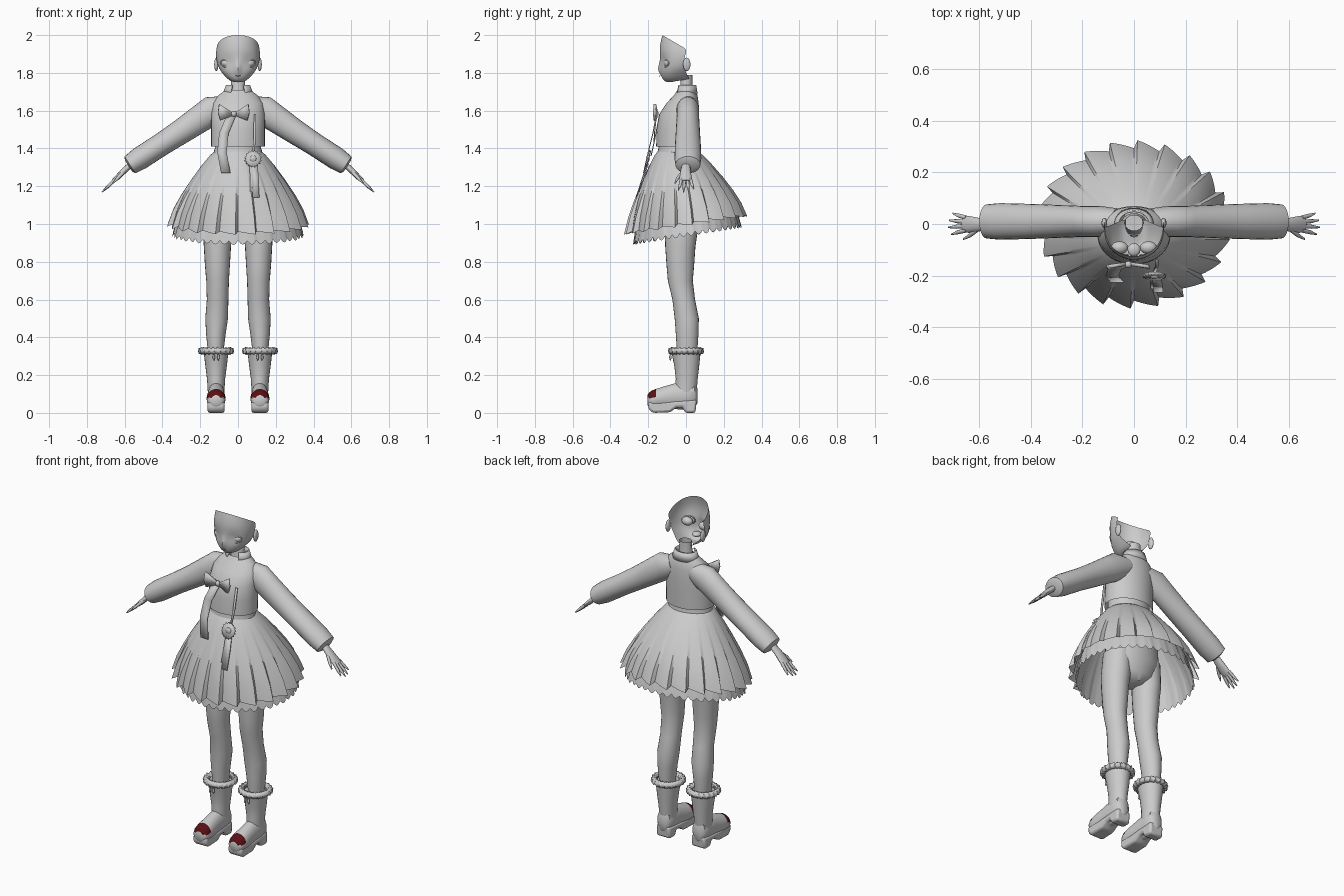
import bpy, bmesh, math
from mathutils import Vector as V

if "Cube" in bpy.data.objects:
    bpy.data.objects.remove(bpy.data.objects["Cube"])

def material(name, col):
    m = bpy.data.materials.new(name)
    m.diffuse_color = (*col, 1)
    m.use_nodes = True
    m.node_tree.nodes["Principled BSDF"].inputs["Base Color"].default_value = m.diffuse_color
    return m

GREY = material("light grey", (0.6, 0.6, 0.6))
RED = material("dark red", (0.1, 0.005, 0.007))
X, Y, Z = V((1, 0, 0)), V((0, 1, 0)), V((0, 0, 1))

def finish(name, verts, faces, mirror=False, angle=50, thick=0, sub=0):
    me = bpy.data.meshes.new(name)
    me.from_pydata(verts, [], faces)
    me.materials.append(GREY)
    bm = bmesh.new()
    bm.from_mesh(me)
    bmesh.ops.recalc_face_normals(bm, faces=bm.faces)
    bm.to_mesh(me)
    bm.free()
    ob = bpy.data.objects.new(name, me)
    bpy.context.collection.objects.link(ob)
    bpy.context.view_layer.objects.active = ob
    ob.select_set(True)
    bpy.ops.object.shade_smooth_by_angle(angle=math.radians(angle))
    ob.select_set(False)
    if sub:
        ob.modifiers.new("Smooth", 'SUBSURF').levels = sub
    if thick:
        s = ob.modifiers.new("Thickness", 'SOLIDIFY')
        s.thickness, s.offset = thick, 0
    if mirror:
        ob.modifiers.new("Mirror", 'MIRROR')
    return ob

def loft(name, rings, n=20, u=X, v=Y, cap=True, arc=(0, 1), **kw):
    """Skin of ellipses: each ring is (centre, radius along u, radius along v)."""
    closed = arc == (0, 1)
    cols = n if closed else n + 1
    vs, fs = [], []
    for c, ru, rv in rings:
        for i in range(cols):
            a = 2 * math.pi * (arc[0] + (arc[1] - arc[0]) * i / n)
            vs.append(V(c) + u * ru * math.cos(a) + v * rv * math.sin(a))
    for r in range(len(rings) - 1):
        for i in range(n):
            j = (i + 1) % cols
            fs.append((r * cols + i, r * cols + j, (r + 1) * cols + j, (r + 1) * cols + i))
    if cap and closed:
        fs += [tuple(range(cols)), tuple(range((len(rings) - 1) * cols, len(rings) * cols))]
    return finish(name, vs, fs, **kw)

def ball(name, c, rx, ry, rz, **kw):
    rings = [((c[0], c[1], c[2] - rz * math.cos(math.pi * k / 8)),
              rx * math.sin(math.pi * k / 8) + 1e-4, ry * math.sin(math.pi * k / 8) + 1e-4) for k in range(9)]
    return loft(name, rings, 14, **kw)

def plate(name, pts, thick=0.008, **kw):
    return finish(name, pts, [tuple(range(len(pts)))], thick=thick, **kw)

# face: open shell, rows are (front y, front z, half width, side y, side z)
rows = [(-.05, 1.757, .035, .02, 1.768), (-.10, 1.745, .055, .012, 1.78), (-.125, 1.765, .078, 0, 1.802),
        (-.132, 1.79, .097, -.008, 1.822), (-.138, 1.82, .108, -.01, 1.845), (-.136, 1.86, .114, -.01, 1.867),
        (-.140, 1.90, .117, -.006, 1.888), (-.139, 1.95, .117, 0, 1.907), (-.125, 2.0, .113, .003, 1.925)]
N = 28
vs, fs = [], []
for fy, fz, w, sy, sz in rows:
    for i in range(N + 1):
        a = math.pi * (i / N - .5)
        c = math.cos(a) ** .8 if abs(a) < 1.57 else 0
        x, y, z = w * math.sin(a), sy + (fy - sy) * c, sz + (fz - sz) * c
        y -= .022 * math.exp(-(x / .012) ** 2 - ((z - 1.82) / .018) ** 2)
        y += .012 * math.exp(-((abs(x) - .058) / .03) ** 2 - ((z - 1.855) / .022) ** 2)
        vs.append((x, y, z))
for r in range(len(rows) - 1):
    for i in range(N):
        k = r * (N + 1) + i
        fs.append((k, k + 1, k + N + 2, k + N + 1))
finish("face", vs, fs, sub=1)

# eyes, lids, ears and mouth pocket
ball("eyeball", (.056, -.092, 1.852), .033, .025, .024, mirror=True)
lid = []
for k in range(25):
    a = 2 * math.pi * k / 24
    x = .058 + .036 * math.cos(a)
    lid.append((x, -.122 + 4.5 * max(0, x - .03) ** 2 * 1.6, 1.852 + .023 * math.sin(a)))
vs = [p for p in lid[:-1]] + [(.058 + (p[0] - .058) * .86, p[1] + .004, 1.852 + (p[2] - 1.852) * .84) for p in lid[:-1]]
finish("eyelid_rim", vs, [(k, (k + 1) % 24, 24 + (k + 1) % 24, 24 + k) for k in range(24)], mirror=True, thick=.004)
ball("ear", (.115, .004, 1.845), .011, .02, .036, mirror=True)
ball("mouth_pocket", (0, -.1, 1.787), .025, .026, .014)
plate("lips", [(-.014, -.136, 1.785), (0, -.14, 1.781), (.014, -.136, 1.785), (0, -.139, 1.787)], .004)

# neck, collar, jacket and waist
loft("neck", [((0, .0, 1.66), .05, .042), ((0, .002, 1.72), .038, .032), ((0, .004, 1.79), .036, .03)], cap=False)
loft("collar", [((0, .002, 1.685), .078, .056), ((0, .004, 1.735), .06, .046)], 24, arc=(-.17, .67), thick=.008)
loft("jacket", [((0, -.045, 1.41), .142, .113), ((0, -.043, 1.5), .142, .112), ((0, -.036, 1.58), .142, .106),
                ((0, -.018, 1.64), .135, .085), ((0, -.002, 1.68), .105, .063), ((0, .002, 1.71), .066, .046)],
     36, cap=False)
loft("waist_band", [((0, -.045, 1.45), .12, .1), ((0, -.045, 1.405), .122, .1), ((0, -.045, 1.35), .137, .113)], 32)
loft("hips", [((0, -.03, 1.36), .12, .09), ((0, -.02, 1.2), .16, .11), ((0, -.02, 1.05), .17, .11),
              ((0, -.02, .97), .13, .09), ((0, -.02, .93), .05, .06)], 28)

# sleeves
D = V((.54, 0, .84))
sleeve = [(.06, 1.63, .055, .05), (.13, 1.605, .078, .06), (.2, 1.558, .073, .06), (.3, 1.49, .066, .064),
          (.4, 1.425, .061, .068), (.52, 1.347, .061, .071), (.572, 1.313, .053, .066), (.58, 1.308, .035, .04)]
loft("sleeve", [((x, .01, z), a, b) for x, z, a, b in sleeve], 24, u=D, mirror=True)

# hands
H = V((.7, 0, .7))
loft("palm", [((.57, 0, 1.312), .016, .022), ((.605, -.003, 1.28), .016, .027), ((.64, -.002, 1.245), .014, .033),
              ((.662, 0, 1.226), .01, .03)], 12, u=H, mirror=True)
for k, length in enumerate((.058, .07, .066, .052)):
    y0, y1 = -.024 + .016 * k, -.04 + .027 * k
    tip = .655 + length * .93
    loft("finger_%d" % (k + 1), [((.65, y0, 1.237), .009, .009), ((.655 + length * .5, (y0 + y1) / 2, 1.232 - length * .5), .0085, .008),
         ((tip, y1, 1.232 - length * .9), .003, .003)], 8, u=H, mirror=True)
loft("thumb", [((.605, -.018, 1.275), .01, .012), ((.635, -.043, 1.245), .009, .009), ((.662, -.058, 1.215), .003, .004)],
     8, u=H, mirror=True)

# pleated skirt and scalloped petticoat; profile is (drop, spread)
profile = [(0, 0), (.05, .1), (.2, .3), (.4, .53), (.6, .73), (.8, .89), (1, 1)]

def skirt(name, first, wide, front, low, back, drop_front, drop_back, pleat, scallop):
    n, cols = 22, 176
    vs, fs = [], []
    for t, s in profile[first:]:
        for i in range(cols):
            a = 2 * math.pi * (i + 4) / cols
            q = (i / cols * n) % 1
            f = (1 - math.sin(a)) / 2
            wave = pleat * t * t * (q - .5 if q < .88 else .5 - (q - .88) / .12)
            rx = .122 + (wide - .122) * s + wave
            yb, yf = .06 + (back - .06) * s, -.15 + (front + .15) * s
            y = (yb + yf) / 2 + ((yb - yf) / 2 + wave) * math.sin(a)
            bottom = drop_back + (drop_front - drop_back) * f
            z = 1.385 + (bottom - 1.385) * t
            if t == 1:
                z -= scallop * abs(math.sin(math.pi * i / cols * 44)) + .5 * wave
            vs.append((rx * math.cos(a), y, z))
    for r in range(len(profile) - first - 1):
        for i in range(cols):
            j = (i + 1) % cols
            fs.append((r * cols + i, r * cols + j, (r + 1) * cols + j, (r + 1) * cols + i))
    return finish(name, vs, fs, angle=40)

skirt("pleated_skirt", 0, .365, -.315, .94, .312, .95, 1.045, .036, 0)
skirt("petticoat", 2, .345, -.277, .9, .292, .91, 1.0, .008, .02)

# legs
leg = [(1.08, .1, -.02, .075, .085), (.95, .108, -.025, .077, .085), (.88, .109, -.03, .072, .08), (.78, .109, -.03, .066, .073),
       (.7, .108, -.03, .06, .066), (.6, .108, -.012, .057, .06), (.5, .113, .004, .06, .064), (.42, .117, .006, .052, .06),
       (.34, .118, .006, .043, .055), (.25, .118, .006, .04, .045)]
loft("leg", [((x, y, z), a, b) for z, x, y, a, b in leg], 24, mirror=True)

# boots with coloured toes
shaft = [(.08, .0, .042, .05), (.13, .0, .045, .058), (.18, .004, .048, .058), (.25, .004, .057, .066), (.325, 0, .066, .078)]
loft("boot_shaft", [((.116, y, z), a, b) for z, y, a, b in shaft], 24, mirror=True)
shoe = [(.06, .09, .022, .04), (.045, .095, .042, .068), (0, .092, .045, .075), (-.06, .088, .046, .068), (-.11, .08, .048, .062),
        (-.135, .077, .05, .057), (-.158, .074, .05, .053), (-.18, .07, .048, .049), (-.195, .068, .041, .04), (-.204, .068, .026, .026)]
foot = loft("boot_foot", [((.116, y, z), a, b) for y, z, a, b in shoe], 32, u=X, v=Z, mirror=True)
foot.data.materials.append(RED)
for p in foot.data.polygons:
    if p.center.y < -.158 and p.center.z > .08:
        p.material_index = 1
sole = [(.056, .07), (.05, 0), (-.005, 0), (-.018, .03), (-.05, .028), (-.085, .003), (-.175, 0), (-.198, .018), (-.2, .06), (-.1, .06)]
k = len(sole)
so = finish("boot_sole", [(.116 + s * .045, y, z) for s in (-1, 1) for y, z in sole],
            [tuple(range(k)), tuple(range(k, 2 * k))] + [(i, (i + 1) % k, k + (i + 1) % k, k + i) for i in range(k)],
            angle=35)
b = so.modifiers.new("Round", 'BEVEL')
b.width, b.segments = .012, 2
so.modifiers.new("Mirror", 'MIRROR')

# fluffy boot cuffs with small front tassels
M, K = 60, 8
vs, fs = [], []
for i in range(M):
    a = 2 * math.pi * i / M
    for j in range(K):
        t = 2 * math.pi * j / K
        r = .017 + .004 * math.sin(i * 2.1 + j * 1.7)
        R = .077 + r * math.cos(t)
        vs.append((.116 + R * math.cos(a), R * math.sin(a), .328 + r * math.sin(t)))
        fs.append((i * K + j, i * K + (j + 1) % K, (i + 1) % M * K + (j + 1) % K, (i + 1) % M * K + j))
finish("fluffy_cuff", vs, fs, mirror=True)
for dx in (-.012, .012):
    ball("cuff_tassel", (.116 + dx, -.083, .295), .006, .006, .018, mirror=True)

# chest bow and ribbons
for s, tip in ((-1, -.1), (1, .055)):
    plate("bow_loop", [(-.022 + s * .01, -.155, 1.592), (tip, -.165, 1.635), (tip + s * .006, -.168, 1.59),
                       (tip - s * .006, -.165, 1.548), (-.022 + s * .01, -.155, 1.572)], .014)
ball("bow_knot", (-.022, -.158, 1.583), .015, .014, .016)

def ribbon(name, path, w):
    vs = [(x + s * w, y, z) for x, y, z in path for s in (-1, 1)]
    finish(name, vs, [(2 * i, 2 * i + 1, 2 * i + 3, 2 * i + 2) for i in range(len(path) - 1)], thick=.005)

ribbon("long_ribbon", [(-.035, -.158, 1.575), (-.075, -.175, 1.48), (-.085, -.2, 1.38), (-.065, -.225, 1.27)], .025)
ribbon("short_ribbon", [(-.03, -.156, 1.575), (-.06, -.165, 1.5), (-.09, -.17, 1.43)], .015)
ribbon("hanging_cord", [(.09, -.14, 1.58), (.088, -.165, 1.45), (.08, -.185, 1.36)], .006)

# rosette and its tails
vs = [(.08, -.2, 1.345)]
for i in range(32):
    r = .046 if i % 2 else .038
    a = 2 * math.pi * i / 32
    vs.append((.08 + r * math.cos(a), -.19 - .012 * (1 - math.sin(a)), 1.345 + r * math.sin(a)))
finish("rosette", vs, [(0, i + 1, (i + 1) % 32 + 1) for i in range(32)], thick=.009)
ball("rosette_centre", (.08, -.203, 1.345), .018, .01, .018)
ribbon("rosette_tail_left", [(.075, -.2, 1.32), (.077, -.225, 1.24), (.078, -.25, 1.17)], .014)
ribbon("rosette_tail_right", [(.085, -.205, 1.32), (.092, -.232, 1.24), (.095, -.264, 1.14)], .018)
